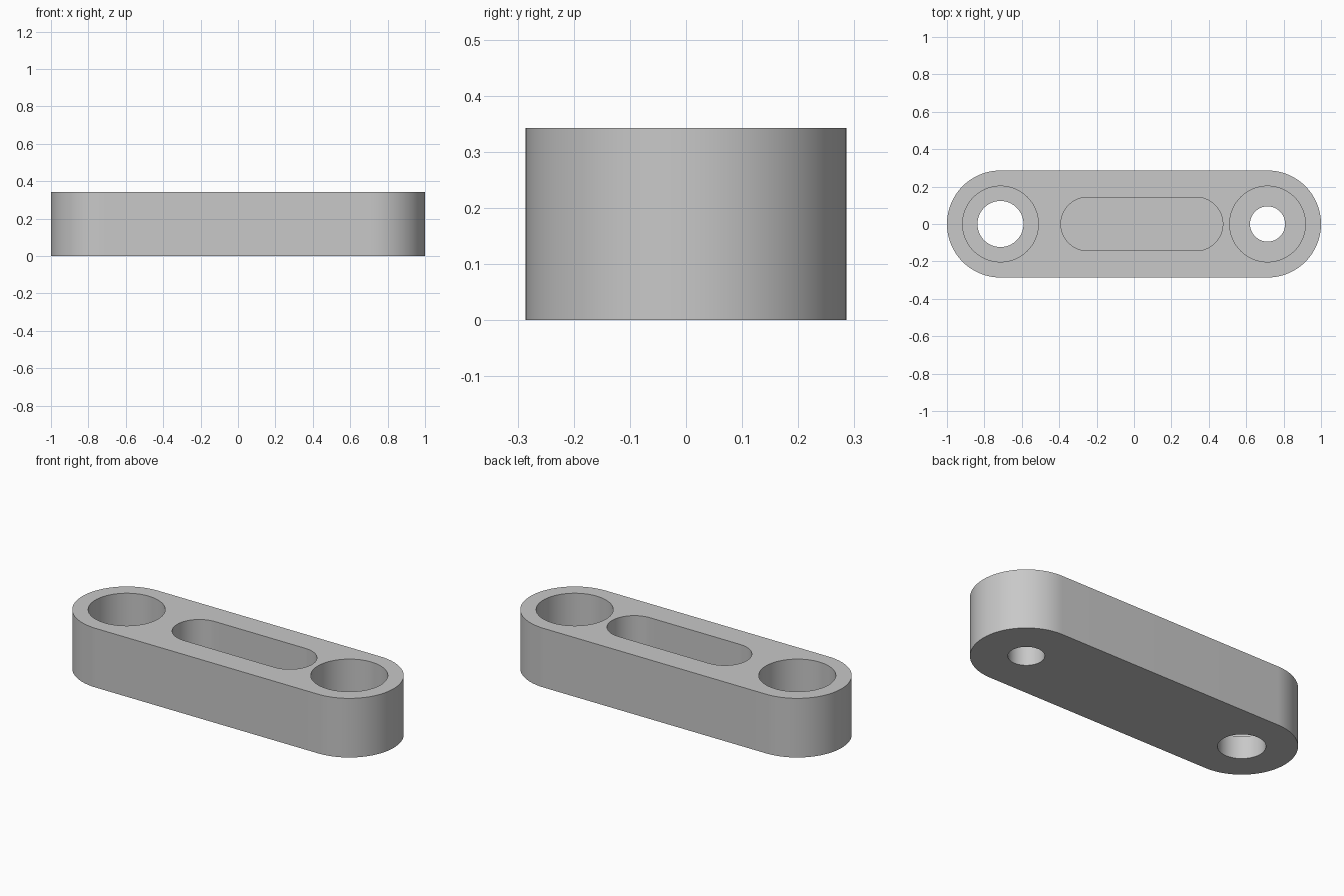
import bpy, bmesh, math
from mathutils import Vector

if "Cube" in bpy.data.objects:
    bpy.data.objects.remove(bpy.data.objects["Cube"], do_unlink=True)

HEIGHT = 0.343       # body thickness
END_R = 0.286        # rounded end radius
BORE_X = 1 - END_R   # bore centres
FLOOR = 0.129        # counterbore floor
SLOT_FLOOR = 0.143   # slot pocket floor
SEGS = 48            # segments per half circle

# Single grey material
grey = bpy.data.materials.new("plain grey")
grey.use_nodes = True
colour = (0.58, 0.58, 0.58, 1)
grey.diffuse_color = colour
grey.node_tree.nodes["Principled BSDF"].inputs["Base Color"].default_value = colour


def rounded_prism(name, x0, x1, radius, z0, z1):
    """Upright prism with half-round ends centred on x0 and x1."""
    bm = bmesh.new()
    verts = []
    for cx, start in ((x1, -math.pi / 2), (x0, math.pi / 2)):
        for i in range(SEGS + 1):
            a = start + math.pi * i / SEGS
            verts.append(bm.verts.new((cx + radius * math.cos(a), radius * math.sin(a), z0)))
    bmesh.ops.remove_doubles(bm, verts=verts, dist=1e-5)
    bm.verts.ensure_lookup_table()
    base = bm.faces.new(bm.verts[:])
    top = bmesh.ops.extrude_face_region(bm, geom=[base])["geom"]
    moved = [v for v in top if isinstance(v, bmesh.types.BMVert)]
    bmesh.ops.translate(bm, verts=moved, vec=Vector((0, 0, z1 - z0)))
    bmesh.ops.recalc_face_normals(bm, faces=bm.faces[:])
    mesh = bpy.data.meshes.new(name)
    bm.to_mesh(mesh)
    bm.free()
    mesh.materials.append(grey)
    obj = bpy.data.objects.new(name, mesh)
    bpy.context.collection.objects.link(obj)
    return obj


# Link bar body
body = rounded_prism("link_bar", -BORE_X, BORE_X, END_R, 0, HEIGHT)

# Counterbores, through holes and slot pocket
above = HEIGHT + 0.1
cutters = [
    rounded_prism("right_counterbore", -BORE_X, -BORE_X, 0.2025, FLOOR, above),
    rounded_prism("left_counterbore", BORE_X, BORE_X, 0.2025, FLOOR, above),
    rounded_prism("right_through_hole", -BORE_X, -BORE_X, 0.123, -0.1, above),
    rounded_prism("left_through_hole", BORE_X, BORE_X, 0.094, -0.1, above),
    rounded_prism("slot_pocket", -0.248, 0.332, 0.143, SLOT_FLOOR, above),
]

bpy.ops.object.select_all(action="DESELECT")
bpy.context.view_layer.objects.active = body
body.select_set(True)
for cutter in cutters:
    cutter.hide_render = True
    cut = body.modifiers.new(cutter.name, "BOOLEAN")
    cut.operation = "DIFFERENCE"
    cut.solver = "EXACT"
    cut.object = cutter
    bpy.ops.object.modifier_apply(modifier=cut.name)
for cutter in cutters:
    bpy.data.objects.remove(cutter, do_unlink=True)

# Smooth round walls with crisp rims
bpy.ops.object.shade_smooth_by_angle(angle=math.radians(30))
